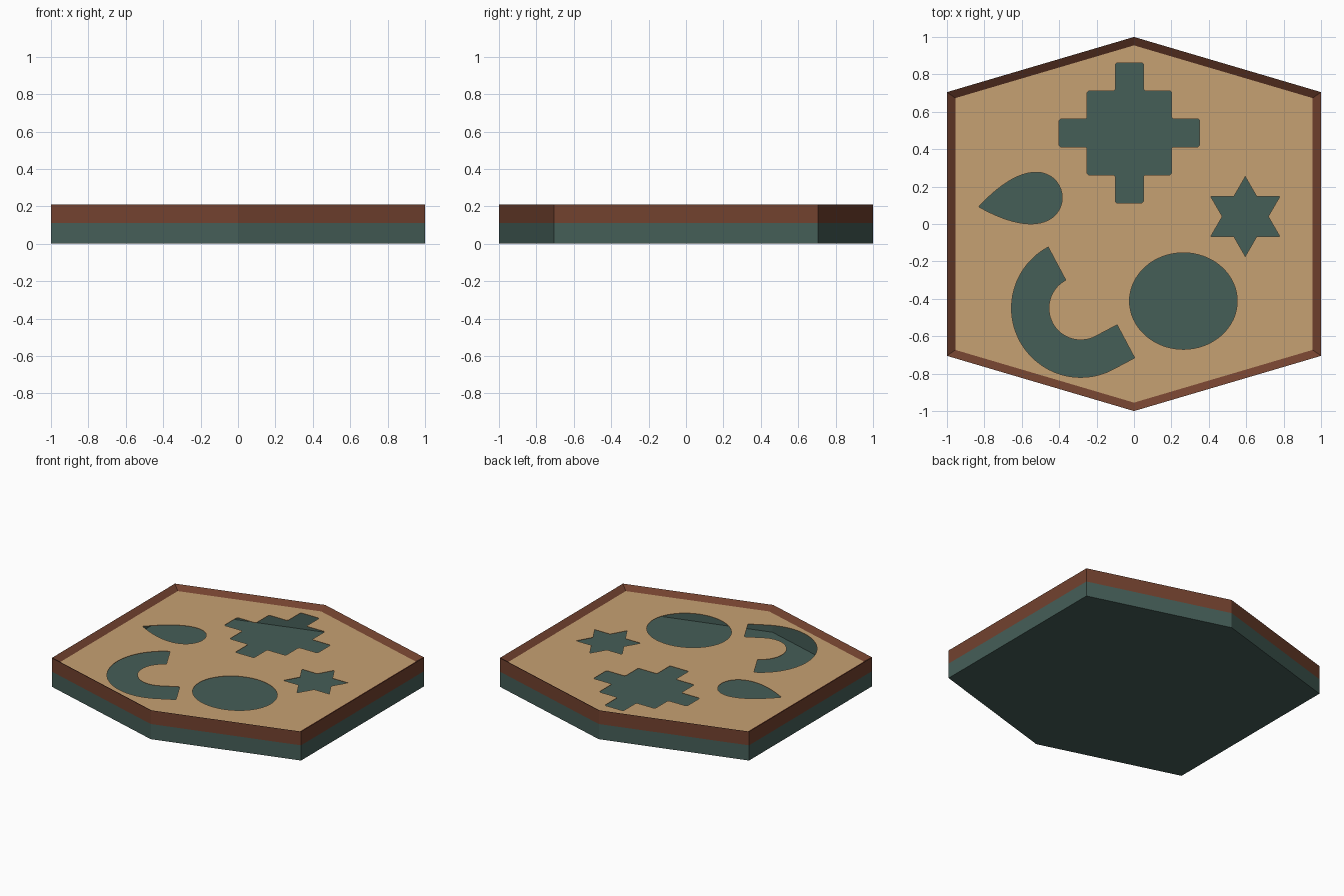
import bpy, bmesh
from math import sin, cos, pi, radians
from mathutils import Vector, Matrix

if "Cube" in bpy.data.objects:
    bpy.data.objects.remove(bpy.data.objects["Cube"])

HEX = [(0, 1), (-1, .705), (-1, -.705), (0, -1), (1, -.705), (1, .705)]


def material(name, rgb):
    m = bpy.data.materials.new(name)
    m.diffuse_color = (*rgb, 1)
    m.use_nodes = True
    m.node_tree.nodes["Principled BSDF"].inputs["Base Color"].default_value = m.diffuse_color
    return m


teal = material("dark_teal", (0.060, 0.112, 0.097))
brown = material("red_brown", (0.168, 0.054, 0.028))
tan = material("tan_wood", (0.565, 0.356, 0.170))


def hex_shell(name, rings, mat, cap_ends=False):
    """Loft scaled hexagons given as (scale, z)."""
    bm = bmesh.new()
    loops = [[bm.verts.new((x * s, y * s, z)) for x, y in HEX] for s, z in rings]
    for a, b in zip(loops, loops[1:]):
        for i in range(6):
            j = (i + 1) % 6
            bm.faces.new((a[i], a[j], b[j], b[i]))
    if cap_ends:
        bm.faces.new(loops[0][::-1])
        bm.faces.new(loops[-1])
    bmesh.ops.recalc_face_normals(bm, faces=bm.faces)
    me = bpy.data.meshes.new(name)
    bm.to_mesh(me)
    bm.free()
    me.materials.append(mat)
    ob = bpy.data.objects.new(name, me)
    bpy.context.collection.objects.link(ob)
    return ob


def place(pts, x, y, angle=0):
    rot = Matrix.Rotation(radians(angle), 2)
    return [rot @ Vector(p) + Vector((x, y)) for p in pts]


def ellipse(rx, ry, n=64):
    return [(rx * cos(2 * pi * i / n), ry * sin(2 * pi * i / n)) for i in range(n)]


def star(r):
    return [((r if i % 2 == 0 else r * .577) * cos(pi / 2 + i * pi / 6),
             (r if i % 2 == 0 else r * .577) * sin(pi / 2 + i * pi / 6)) for i in range(12)]


def teardrop(length, h, n=48):
    # tip sits at the origin, round end along +x
    ts = [2 * pi * i / n for i in range(n)]
    return [(length / 2 * (1 - cos(t)), h * sin(t) * sin(t / 2)) for t in ts]


def stepped_cross(s, chamfer=.008):
    quad = [(5, 1), (3, 1), (3, 3), (1, 3), (1, 5)]
    corners = []
    for k in range(4):
        for x, y in quad:
            for _ in range(k):
                x, y = -y, x
            corners.append(Vector((x * s, y * s)))
    # slightly soften every corner
    out = []
    for i, p in enumerate(corners):
        for q in (corners[i - 1], corners[(i + 1) % len(corners)]):
            out.append(p + (q - p).normalized() * chamfer)
    return out


def hook(outer, inner, tail, n=32):
    # half ring with a straight tail on one end
    arc = [pi / 2 + pi * i / n for i in range(n + 1)]
    ring = [(outer * cos(a), outer * sin(a)) for a in arc] + [(tail, -outer), (tail, -inner)]
    return ring + [(inner * cos(a), inner * sin(a)) for a in reversed(arc)]


# Hollow base box: outer wall, inner wall and floor
hex_shell("base_box", [(1, 0), (1, .11), (.995, .11), (.995, .178), (.992, .178), (.992, .015)],
          teal, cap_ends=True)

# Lid rim: upright side and bevel sloping down to the board
hex_shell("lid_rim", [(.996, .111), (1, .11), (1, .21), (.955, .18), (.955, .176), (.996, .176), (.996, .111)],
          brown)

# Sorting board with shaped openings
outlines = [
    [(x * .955, y * .955) for x, y in HEX],
    place(stepped_cross(.075), -.025, .487),
    place(teardrop(.45, .178), -.83, .092, 9),
    place(star(.213), .595, .04),
    place(ellipse(.288, .258), .264, -.412),
    place(hook(.37, .17, .13), -.285, -.45, 28),
]
cu = bpy.data.curves.new("sorting_board", 'CURVE')
cu.dimensions = '2D'
cu.fill_mode = 'BOTH'
cu.extrude = .002
for pts in outlines:
    sp = cu.splines.new('POLY')
    sp.points.add(len(pts) - 1)
    for p, co in zip(sp.points, pts):
        p.co = (co[0], co[1], 0, 1)
    sp.use_cyclic_u = True
cu.materials.append(tan)
board = bpy.data.objects.new("sorting_board", cu)
board.location.z = .178
bpy.context.collection.objects.link(board)
bpy.context.view_layer.objects.active = board
board.select_set(True)
bpy.ops.object.convert(target='MESH')
